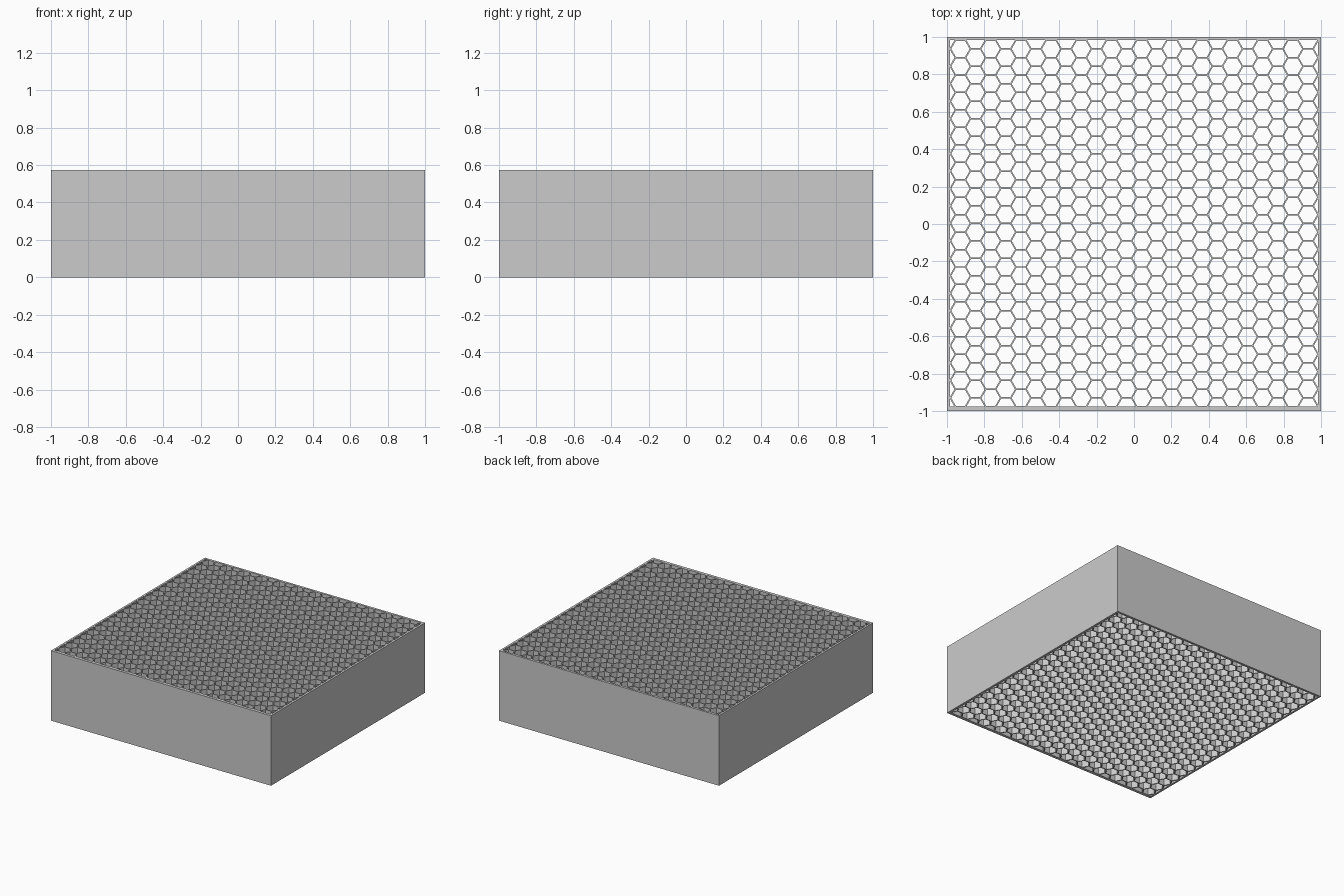
import bpy
import bmesh
from math import cos, sin, radians, sqrt

cube = bpy.data.objects.get("Cube")
if cube:
    bpy.data.objects.remove(cube, do_unlink=True)

HEIGHT = 0.575
PITCH = 0.0933                      # flat-to-flat spacing of cells
WALL = 0.008                        # thickness of the cell walls
STEP = PITCH * sqrt(3) / 2          # spacing between columns
RADIUS = (PITCH - WALL) / sqrt(3)   # corner radius of one opening
FIRST_X, TOP_Y = -0.928, 0.983
X_MIN, X_MAX, Y_MIN, Y_MAX = -0.984, 0.983, -0.977, 0.983

grey = bpy.data.materials.new("light_grey")
grey.use_nodes = True
colour = (0.6, 0.6, 0.6, 1)
grey.diffuse_color = colour
grey.node_tree.nodes["Principled BSDF"].inputs["Base Color"].default_value = colour


def add_object(name, bm):
    mesh = bpy.data.meshes.new(name)
    bm.to_mesh(mesh)
    bm.free()
    mesh.materials.append(grey)
    obj = bpy.data.objects.new(name, mesh)
    bpy.context.collection.objects.link(obj)
    return obj


# Solid block
bm = bmesh.new()
bmesh.ops.create_cube(bm, size=1)
bmesh.ops.scale(bm, vec=(2, 2, HEIGHT), verts=bm.verts)
bmesh.ops.translate(bm, vec=(0, 0, HEIGHT / 2), verts=bm.verts)
block = add_object("honeycomb_block", bm)

# Hexagonal openings in staggered columns
bm = bmesh.new()
for col in range(-1, 25):
    stagger = 0 if col % 2 else 0.5
    x = FIRST_X + col * STEP
    for row in range(22 if col % 2 else 21):
        y = TOP_Y - (row + stagger) * PITCH
        bm.faces.new([bm.verts.new((x + RADIUS * cos(radians(a)),
                                    y + RADIUS * sin(radians(a)), HEIGHT / 2))
                      for a in range(0, 360, 60)])

# Trim the openings to leave a solid rim
for point, normal in (((X_MIN, 0, 0), (-1, 0, 0)), ((X_MAX, 0, 0), (1, 0, 0)),
                      ((0, Y_MIN, 0), (0, -1, 0)), ((0, Y_MAX, 0), (0, 1, 0))):
    bmesh.ops.bisect_plane(bm, geom=bm.verts[:] + bm.edges[:] + bm.faces[:],
                           plane_co=point, plane_no=normal, clear_outer=True)
cutter = add_object("cell_cutter", bm)
solid = cutter.modifiers.new("depth", 'SOLIDIFY')
solid.thickness = HEIGHT + 0.2
solid.offset = 0
cutter.hide_render = True
cutter.hide_set(True)

# Cut the cells right through the block
cut = block.modifiers.new("cells", 'BOOLEAN')
cut.operation = 'DIFFERENCE'
cut.solver = 'EXACT'
cut.object = cutter

# Bake the cut into the block and drop the helper
bpy.context.view_layer.update()
graph = bpy.context.evaluated_depsgraph_get()
baked = bpy.data.meshes.new_from_object(block.evaluated_get(graph))
block.modifiers.clear()
block.data = baked
bpy.data.objects.remove(cutter, do_unlink=True)
